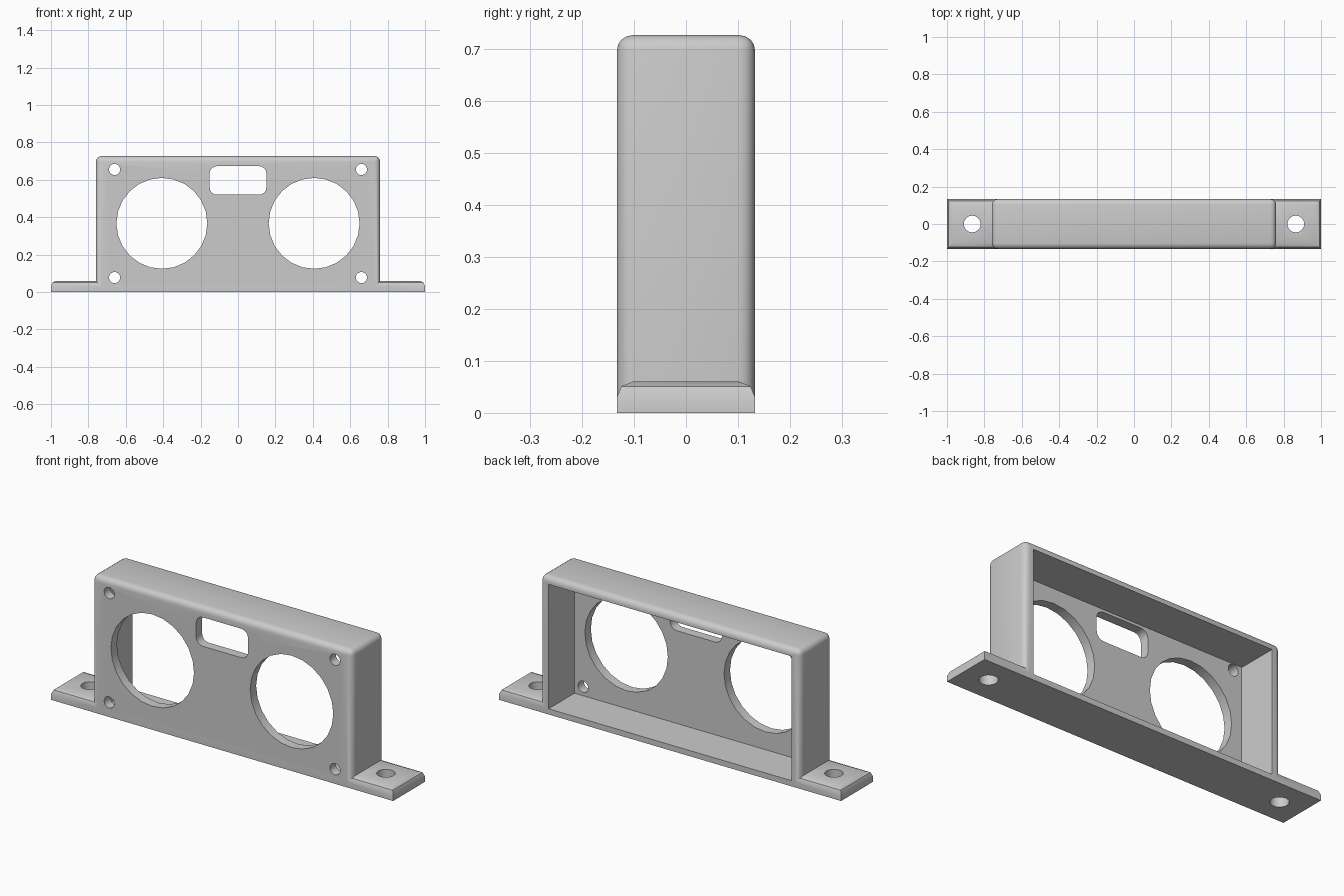
import bpy, bmesh, math
from mathutils import Matrix, Vector

cube = bpy.data.objects.get("Cube")
if cube:
    bpy.data.objects.remove(cube)

grey = bpy.data.materials.new("grey plastic")
grey.use_nodes = True
COLOUR = (0.6, 0.6, 0.6, 1)
grey.diffuse_color = COLOUR
grey.node_tree.nodes["Principled BSDF"].inputs["Base Color"].default_value = COLOUR

DEPTH = 0.133    # half depth of bracket
FILLET = 0.03


def add_object(name, bm):
    mesh = bpy.data.meshes.new(name)
    bm.to_mesh(mesh)
    bm.free()
    mesh.materials.append(grey)
    obj = bpy.data.objects.new(name, mesh)
    bpy.context.collection.objects.link(obj)
    return obj


def box(name, low, high, radius=0, segments=1, pick=None):
    """Box between two corners; edges accepted by pick are rounded."""
    low, high = Vector(low), Vector(high)
    bm = bmesh.new()
    bmesh.ops.create_cube(bm, size=1)
    bmesh.ops.scale(bm, vec=high - low, verts=bm.verts)
    bmesh.ops.translate(bm, vec=(low + high) / 2, verts=bm.verts)
    if radius:
        edges = [e for e in bm.edges if pick(e, low)]
        bmesh.ops.bevel(bm, geom=edges, offset=radius, segments=segments,
                        profile=0.5, affect='EDGES')
    return add_object(name, bm)


def hole(name, centre, radius, sides, length, axis):
    """Prism cutter along Y or Z."""
    bm = bmesh.new()
    turn = Matrix.Rotation(math.pi / 2, 4, 'X') if axis == 'Y' else Matrix()
    bmesh.ops.create_cone(bm, cap_ends=True, segments=sides, radius1=radius,
                          radius2=radius, depth=length,
                          matrix=Matrix.Translation(centre) @ turn)
    return add_object(name, bm)


def combine(target, tool, operation):
    mod = target.modifiers.new(operation.lower(), 'BOOLEAN')
    mod.operation = operation
    mod.solver = 'EXACT'
    mod.object = tool
    bpy.context.view_layer.objects.active = target
    bpy.ops.object.modifier_apply(modifier=mod.name)
    bpy.data.objects.remove(tool)


def above_base(edge, low):
    return any(v.co.z > low.z + 0.001 for v in edge.verts)


def upper_rim(edge, low):
    return all(v.co.z > low.z + 0.001 for v in edge.verts)


def along_y(edge, low):
    return abs(edge.verts[0].co.y - edge.verts[1].co.y) > 0.01


# Mounting foot and upright housing
bracket = box("panel_bracket", (-1, -DEPTH, 0), (1, DEPTH, 0.06),
              FILLET, 2, upper_rim)
housing = box("housing", (-0.76, -DEPTH, 0.01), (0.76, DEPTH, 0.727),
              FILLET, 4, above_base)
combine(bracket, housing, 'UNION')

# Open back
combine(bracket, box("cavity", (-0.71, -0.083, 0.03), (0.71, 0.3, 0.687)),
        'DIFFERENCE')

# Rounded display slot
combine(bracket, box("slot", (-0.152, -0.2, 0.52), (0.152, 0, 0.673),
                     0.04, 4, along_y), 'DIFFERENCE')

# Large openings, corner screw holes and foot holes on both sides
for side in (-1, 1):
    combine(bracket, hole("opening", (side * 0.407, -0.1, 0.367),
                          0.243, 24, 0.15, 'Y'), 'DIFFERENCE')
    for z in (0.077, 0.655):
        combine(bracket, hole("screw_hole", (side * 0.66, -0.1, z),
                              0.03, 16, 0.15, 'Y'), 'DIFFERENCE')
    combine(bracket, hole("foot_hole", (side * 0.865, 0, 0.03),
                          0.045, 16, 0.2, 'Z'), 'DIFFERENCE')

# Smooth fillets with crisp edges
bpy.ops.object.select_all(action='DESELECT')
bracket.select_set(True)
bpy.context.view_layer.objects.active = bracket
bpy.ops.object.shade_smooth_by_angle(angle=math.radians(30))
